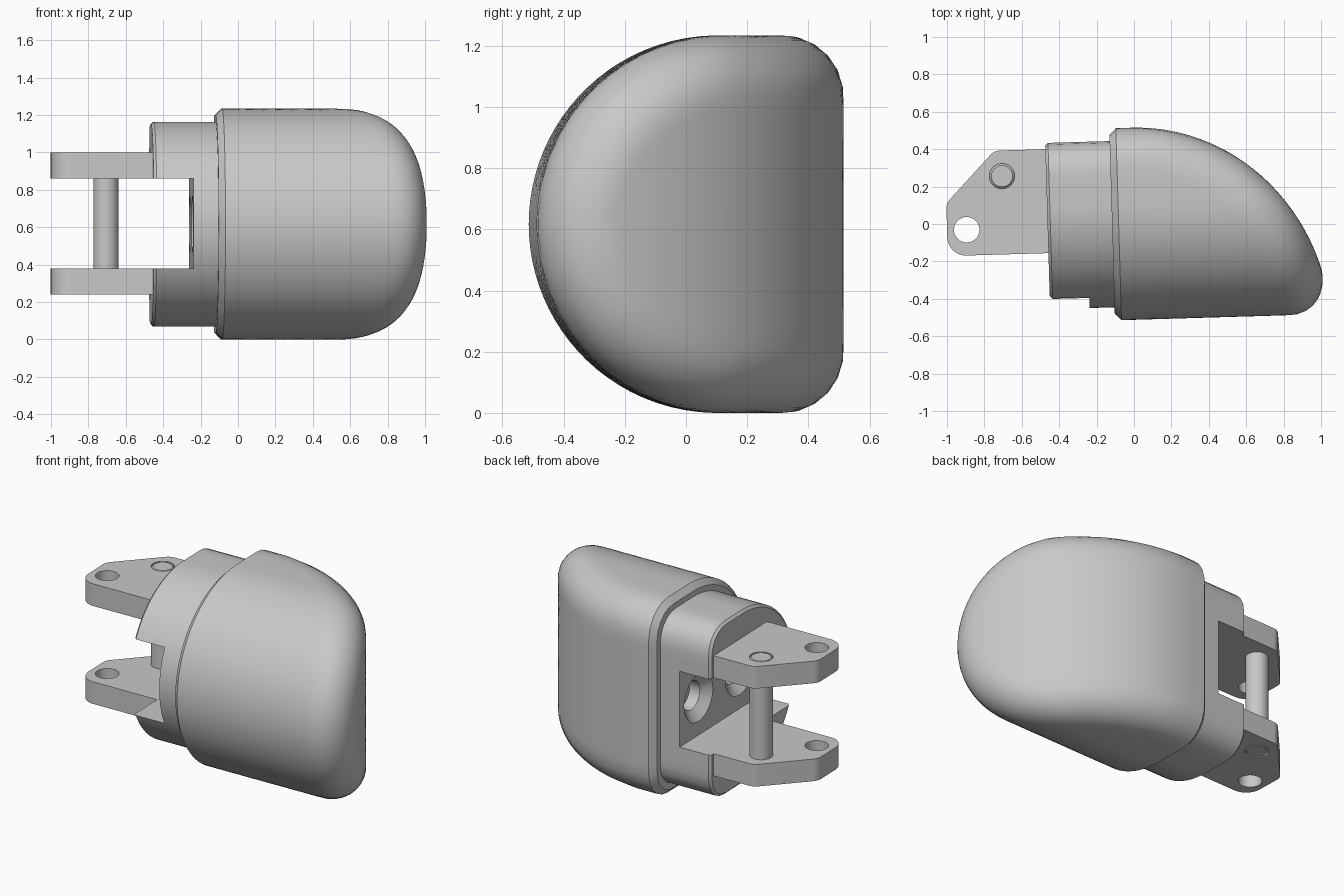
import bpy, bmesh, math
from mathutils import Vector, Matrix

if "Cube" in bpy.data.objects:
    bpy.data.objects.remove(bpy.data.objects["Cube"], do_unlink=True)

TILT = Matrix.Rotation(math.radians(1.7), 4, 'Z')
MID = 0.617          # height of the centre line
SIDES = 80

grey = bpy.data.materials.new("light_grey")
grey.use_nodes = True
grey.diffuse_color = (0.58, 0.58, 0.58, 1)
grey.node_tree.nodes["Principled BSDF"].inputs["Base Color"].default_value = (0.58, 0.58, 0.58, 1)


def finish(bm, name):
    """Turn a bmesh into a tilted object with the grey material."""
    bmesh.ops.recalc_face_normals(bm, faces=bm.faces)
    bm.transform(TILT)
    mesh = bpy.data.meshes.new(name)
    bm.to_mesh(mesh)
    bm.free()
    mesh.materials.append(grey)
    obj = bpy.data.objects.new(name, mesh)
    bpy.context.collection.objects.link(obj)
    return obj


def smooth(obj, angle=30):
    bpy.ops.object.select_all(action='DESELECT')
    obj.select_set(True)
    bpy.context.view_layer.objects.active = obj
    bpy.ops.object.shade_smooth_by_angle(angle=math.radians(angle))


def carve(obj, cutters):
    """Subtract the cutters, then remove them."""
    for c in cutters:
        mod = obj.modifiers.new("cut", 'BOOLEAN')
        mod.operation, mod.solver, mod.object = 'DIFFERENCE', 'EXACT', c
    bpy.context.view_layer.update()
    result = obj.evaluated_get(bpy.context.evaluated_depsgraph_get())
    mesh = bpy.data.meshes.new_from_object(result)
    obj.modifiers.clear()
    obj.data = mesh
    for c in cutters:
        bpy.data.objects.remove(c, do_unlink=True)


def cylinder(name, centre, r1, r2, depth, axis='Z'):
    bm = bmesh.new()
    m = Matrix.Translation(centre)
    if axis == 'X':
        m = m @ Matrix.Rotation(math.pi / 2, 4, 'Y')
    bmesh.ops.create_cone(bm, cap_ends=True, segments=40, radius1=r1,
                          radius2=r2, depth=depth, matrix=m)
    return finish(bm, name)


def box(name, low, high):
    bm = bmesh.new()
    bmesh.ops.create_cube(bm, size=1)
    low, high = Vector(low), Vector(high)
    for v in bm.verts:
        v.co = (low + high) / 2 + Vector(a * b for a, b in zip(v.co, high - low))
    return finish(bm, name)


# D-shaped solids: a half round front and a back surface, joined by a fillet
def d_solid(radius, back, fillet, sweep=None):
    def distance(p):
        out = Vector((0, min(p.y - 0.105, 0), p.z - MID))
        u = out.length - radius + fillet
        v, normal = p.y - back + fillet, Vector((0, 1, 0))
        if sweep:
            a, b = sweep
            x, y = max(p.x, 0), max(p.y - back + b, 0.01)
            f = math.hypot(x / a, y / b)
            slope = Vector((x / a ** 2, y / b ** 2, 0))
            v, normal = (f - 1) * f / slope.length + fillet, slope.normalized()
        # distance to the edge where both inset surfaces meet
        c = out.normalized().dot(normal)
        if u > c * v and v > c * u and abs(c) < 0.99:
            return math.sqrt((u * u + v * v - 2 * u * v * c) / (1 - c * c)) - fillet
        return max(u, v) - fillet
    return distance


def cast(distance, origin, direction, inset=0):
    lo, hi = 0.0, 2.0
    for _ in range(30):
        t = (lo + hi) / 2
        if distance(origin + direction * t) + inset < 0:
            lo = t
        else:
            hi = t
    return origin + direction * lo


def spokes():
    for i in range(SIDES):
        t = math.tau * i / SIDES
        yield Vector((0, math.cos(t), math.sin(t)))


def ring(distance, x, inset=0):
    return [cast(distance, Vector((x, 0, MID)), s, inset) for s in spokes()]


def loft(name, rings, tip=None):
    bm = bmesh.new()
    loops = [[bm.verts.new(p) for p in r] for r in rings]
    for a, b in zip(loops, loops[1:]):
        for i in range(SIDES):
            j = (i + 1) % SIDES
            bm.faces.new((a[i], a[j], b[j], b[i]))
    bm.faces.new(loops[0])
    if tip is None:
        bm.faces.new(loops[-1])
    else:
        end = bm.verts.new(tip)
        for i in range(SIDES):
            bm.faces.new((loops[-1][i], loops[-1][(i + 1) % SIDES], end))
    return finish(bm, name)


# Fingertip shell: chamfered rim, short straight part, rounded swept tip
shell = d_solid(0.617, 0.515, 0.2, sweep=(1.04, 1.108))
rings = [ring(shell, -0.117, 0.035), ring(shell, -0.082), ring(shell, 0)]
origin, forward = Vector((0, 0, MID)), Vector((0.95, -0.3, 0)).normalized()
STEPS = 36
for k in range(1, STEPS):
    phi = math.pi / 2 * k / STEPS
    rings.append([cast(shell, origin, s * math.cos(phi) + forward * math.sin(phi))
                  for s in spokes()])
tip_shell = loft("tip_shell", rings, cast(shell, origin, forward))
smooth(tip_shell)

# Neck with a through slot and two countersunk sockets in the slot floor
core = d_solid(0.547, 0.447, 0.16)
neck = loft("neck", [ring(core, -0.462, 0.015), ring(core, -0.447), ring(core, -0.1)])
cutters = [box("slot_cutter", (-0.8, -0.8, 0.38), (-0.25, 0.8, 0.86))]
for y in (0.25, -0.18):
    cutters.append(cylinder("countersink_cutter", (-0.23, y, MID), 0.162, 0.09, 0.06, 'X'))
    cutters.append(cylinder("bore_cutter", (-0.19, y, MID), 0.09, 0.09, 0.12, 'X'))
carve(neck, cutters)
smooth(neck)


# Hinge lugs: rounded plate outline with a pivot hole and a pin hole
def rounded_outline(corners, steps=8):
    pts = []
    for i, (x, y, r) in enumerate(corners):
        c = Vector((x, y))
        to_prev = (Vector(corners[i - 1][:2]) - c).normalized()
        to_next = (Vector(corners[(i + 1) % len(corners)][:2]) - c).normalized()
        if r == 0:
            pts.append(c)
            continue
        half = to_prev.angle(to_next) / 2
        p, q = c + to_prev * r / math.tan(half), c + to_next * r / math.tan(half)
        centre = c + (to_prev + to_next).normalized() * r / math.sin(half)
        for k in range(steps + 1):
            d = (p - centre).lerp(q - centre, k / steps).normalized()
            pts.append(centre + d * r)
    return pts


LUG = [(-1.0, -0.142, 0.1), (-0.43, -0.142, 0), (-0.43, 0.414, 0),
       (-0.735, 0.414, 0.07), (-1.0, 0.14, 0.07)]
PIVOT, PIN = (-0.895, -0.004), (-0.698, 0.277)
for name, z in (("lower_lug", 0.24), ("upper_lug", 0.86)):
    bm = bmesh.new()
    face = bm.faces.new([bm.verts.new((p.x, p.y, z)) for p in rounded_outline(LUG)])
    top = bmesh.ops.extrude_face_region(bm, geom=[face])
    bmesh.ops.translate(bm, vec=(0, 0, 0.14),
                        verts=[g for g in top["geom"] if isinstance(g, bmesh.types.BMVert)])
    lug = finish(bm, name)
    carve(lug, [cylinder("hole_cutter", (*spot, z + 0.07), 0.068, 0.068, 0.4)
                for spot in (PIVOT, PIN)])
    smooth(lug)

# Cross pin with chamfered ends, flush in both lugs
pin = cylinder("cross_pin", (*PIN, 0.62), 0.067, 0.067, 0.76)
chamfer = pin.modifiers.new("chamfer", 'BEVEL')
chamfer.width, chamfer.segments, chamfer.limit_method = 0.01, 1, 'ANGLE'
smooth(pin)
